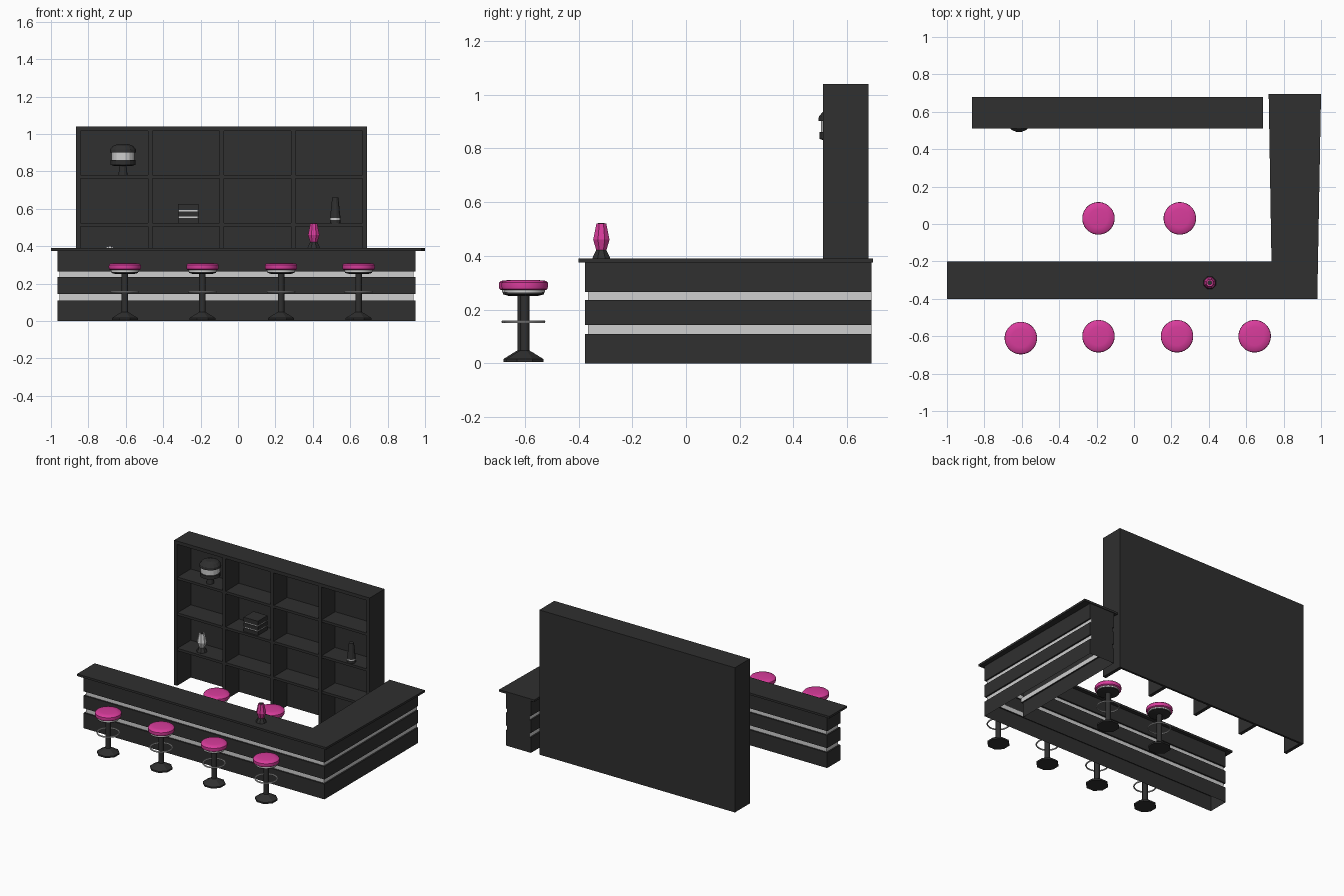
import bpy, bmesh, math
from mathutils import Matrix

if "Cube" in bpy.data.objects:
    bpy.data.objects.remove(bpy.data.objects["Cube"])


def make_mat(name, rgb):
    m = bpy.data.materials.new(name)
    m.diffuse_color = (*rgb, 1)
    m.use_nodes = True
    m.node_tree.nodes["Principled BSDF"].inputs["Base Color"].default_value = m.diffuse_color
    return m


DARK = make_mat("charcoal", (0.029, 0.029, 0.029))
LIGHT = make_mat("light_grey", (0.62, 0.62, 0.62))
PINK = make_mat("pink", (0.69, 0.045, 0.33))


def add_object(name, bm, mats, smooth=False, fix=True):
    if fix:
        bmesh.ops.recalc_face_normals(bm, faces=bm.faces)
    me = bpy.data.meshes.new(name)
    bm.to_mesh(me)
    bm.free()
    for m in mats:
        me.materials.append(m)
    ob = bpy.data.objects.new(name, me)
    bpy.context.collection.objects.link(ob)
    if smooth:
        bpy.ops.object.select_all(action='DESELECT')
        ob.select_set(True)
        bpy.context.view_layer.objects.active = ob
        bpy.ops.object.shade_smooth_by_angle(angle=math.radians(40))
    return ob


def add_box(bm, x0, x1, y0, y1, z0, z1):
    mat = Matrix.Translation(((x0 + x1) / 2, (y0 + y1) / 2, (z0 + z1) / 2))
    mat = mat @ Matrix.Diagonal((x1 - x0, y1 - y0, z1 - z0, 1))
    bmesh.ops.create_cube(bm, size=1, matrix=mat)


def boxes(name, items, mat):
    bm = bmesh.new()
    for b in items:
        add_box(bm, *b)
    return add_object(name, bm, [mat])


def lathe(name, profile, sides, loc, mat, smooth=False):
    """Turned solid from (radius, height) points, capped at both ends."""
    bm = bmesh.new()
    rings = []
    for r, z in profile:
        rings.append([bm.verts.new((loc[0] + r * math.cos(a), loc[1] + r * math.sin(a), loc[2] + z))
                      for a in [2 * math.pi * (k + 0.5) / sides for k in range(sides)]])
    for a, b in zip(rings, rings[1:]):
        for k in range(sides):
            j = (k + 1) % sides
            bm.faces.new((a[k], a[j], b[j], b[k]))
    bm.faces.new(rings[0][::-1])
    bm.faces.new(rings[-1])
    return add_object(name, bm, [mat], smooth)


def torus(name, R, r, loc, mat, n=28, m=6):
    bm = bmesh.new()
    rings = []
    for i in range(n):
        a = 2 * math.pi * i / n
        ring = []
        for j in range(m):
            b = 2 * math.pi * j / m
            d = R + r * math.cos(b)
            ring.append(bm.verts.new((loc[0] + d * math.cos(a), loc[1] + d * math.sin(a),
                                      loc[2] + r * math.sin(b))))
        rings.append(ring)
    for i in range(n):
        p, q = rings[i], rings[(i + 1) % n]
        for j in range(m):
            k = (j + 1) % m
            bm.faces.new((p[j], q[j], q[k], p[k]))
    return add_object(name, bm, [mat], True)


# L-shaped counter base: hollow shell with two recessed light bands
def outline(r):
    return [(-0.965 + r, -0.375 + r), (0.95 - r, -0.375 + r), (0.95 - r, 0.69),
            (0.75 + r, 0.69), (0.75 + r, -0.225 - r), (-0.965 + r, -0.225 - r)]


R = 0.011
levels = [(0, 0), (0.11, 0), (0.11, R), (0.143, R), (0.143, 0),
          (0.235, 0), (0.235, R), (0.265, R), (0.265, 0), (0.376, 0)]
bm = bmesh.new()
loops = [[bm.verts.new((x, y, z)) for x, y in outline(r)] for z, r in levels]
for n, (a, b) in enumerate(zip(loops, loops[1:])):
    for k in range(6):
        j = (k + 1) % 6
        f = bm.faces.new((a[k], a[j], b[j], b[k]))
        # bands are light except on the flat rear end
        f.material_index = 1 if n in (2, 6) and k != 2 else 0
add_object("counter_base", bm, [DARK, LIGHT], fix=False)

# Counter top slab, slightly flared towards the rear
bm = bmesh.new()
pts = [(-1, -0.4), (0.98, -0.4), (1.0, 0.695), (0.72, 0.695), (0.735, -0.2), (-1, -0.2)]
face = bm.faces.new([bm.verts.new((x, y, 0.375)) for x, y in pts])
ext = bmesh.ops.extrude_face_region(bm, geom=[face])
bmesh.ops.translate(bm, vec=(0, 0, 0.015),
                    verts=[g for g in ext["geom"] if isinstance(g, bmesh.types.BMVert)])
add_object("counter_top", bm, [DARK])

# Back shelf: four by four open cells
X0, X1, Y0, Y1, H, T = -0.865, 0.69, 0.51, 0.68, 1.04, 0.024
parts = [(X0, X1, Y1 - 0.015, Y1, 0, H), (X0, X1, Y0, Y1 - 0.015, H - T, H)]
step = (X1 - X0 - T) / 4
for i in range(5):
    x = X0 + i * step
    parts.append((x, x + T, Y0, Y1 - 0.015, 0, H - T))
for i in range(4):
    for z in (0.26, 0.515, 0.772):
        parts.append((X0 + T + i * step, X0 + (i + 1) * step, Y0 + 0.003, Y1 - 0.015,
                      z - 0.01, z + 0.008))
boxes("back_shelf", parts, DARK)

# Bar stools
stools = [(-0.605, -0.61), (-0.19, -0.60), (0.23, -0.60), (0.645, -0.60), (-0.19, 0.03), (0.245, 0.03)]
for x, y in stools:
    p = (x, y, 0)
    lathe("stool_seat", [(0.078, 0.272), (0.085, 0.277), (0.087, 0.288), (0.086, 0.300),
                         (0.079, 0.307), (0.05, 0.310), (0.01, 0.311)], 32, p, PINK, True)
    lathe("stool_seat_trim", [(0.075, 0.263), (0.075, 0.272)], 32, p, LIGHT, True)
    lathe("stool_seat_plate", [(0.05, 0.251), (0.072, 0.257), (0.072, 0.263)], 32, p, DARK, True)
    lathe("stool_pole", [(0.018, 0.04), (0.018, 0.252)], 12, p, DARK, True)
    lathe("stool_foot", [(0.075, 0.005), (0.075, 0.016), (0.03, 0.042), (0.02, 0.047)], 8, p, DARK)
    torus("stool_foot_ring", 0.072, 0.005, (x, y, 0.155), LIGHT)


# Lamps: faceted body on a flared foot
def lamp(name, loc, mat):
    lathe(name + "_foot", [(0.036, 0), (0.033, 0.008), (0.02, 0.032)], 8, loc, DARK)
    lathe(name + "_body", [(0.02, 0.03), (0.033, 0.07), (0.02, 0.13)], 8, loc, mat)
    lathe(name + "_cap", [(0.014, 0.128), (0.013, 0.132)], 8, loc, DARK)


lamp("counter_lamp", (0.405, -0.315, 0.39), PINK)
lamp("shelf_lamp", (-0.685, 0.568, 0.268), LIGHT)

# Domed machine on the top shelf
p = (-0.615, 0.563, 0.78)
lathe("dome_foot", [(0.025, 0), (0.02, 0.05)], 12, p, DARK)
lathe("dome_lower", [(0.045, 0.048), (0.068, 0.055), (0.068, 0.08)], 16, p, DARK)
lathe("dome_band", [(0.062, 0.08), (0.062, 0.122)], 16, p, LIGHT)
lathe("dome_cap", [(0.072, 0.122), (0.07, 0.138), (0.055, 0.156), (0.03, 0.165)], 16, p, DARK)

# Stacked boxes with light seams
boxes("stack_boxes", [(-0.322, -0.21, 0.525, 0.635, a, b)
                      for a, b in ((0.523, 0.550), (0.558, 0.586), (0.594, 0.626))], DARK)
boxes("stack_seams", [(-0.318, -0.214, 0.529, 0.631, a, a + 0.008) for a in (0.55, 0.586)], LIGHT)

# Tapered flask
p = (0.52, 0.545, 0.523)
lathe("flask_foot", [(0.03, 0), (0.03, 0.018)], 12, p, DARK)
lathe("flask_band", [(0.029, 0.018), (0.029, 0.027)], 12, p, LIGHT)
lathe("flask_body", [(0.029, 0.027), (0.017, 0.138)], 12, p, DARK)
